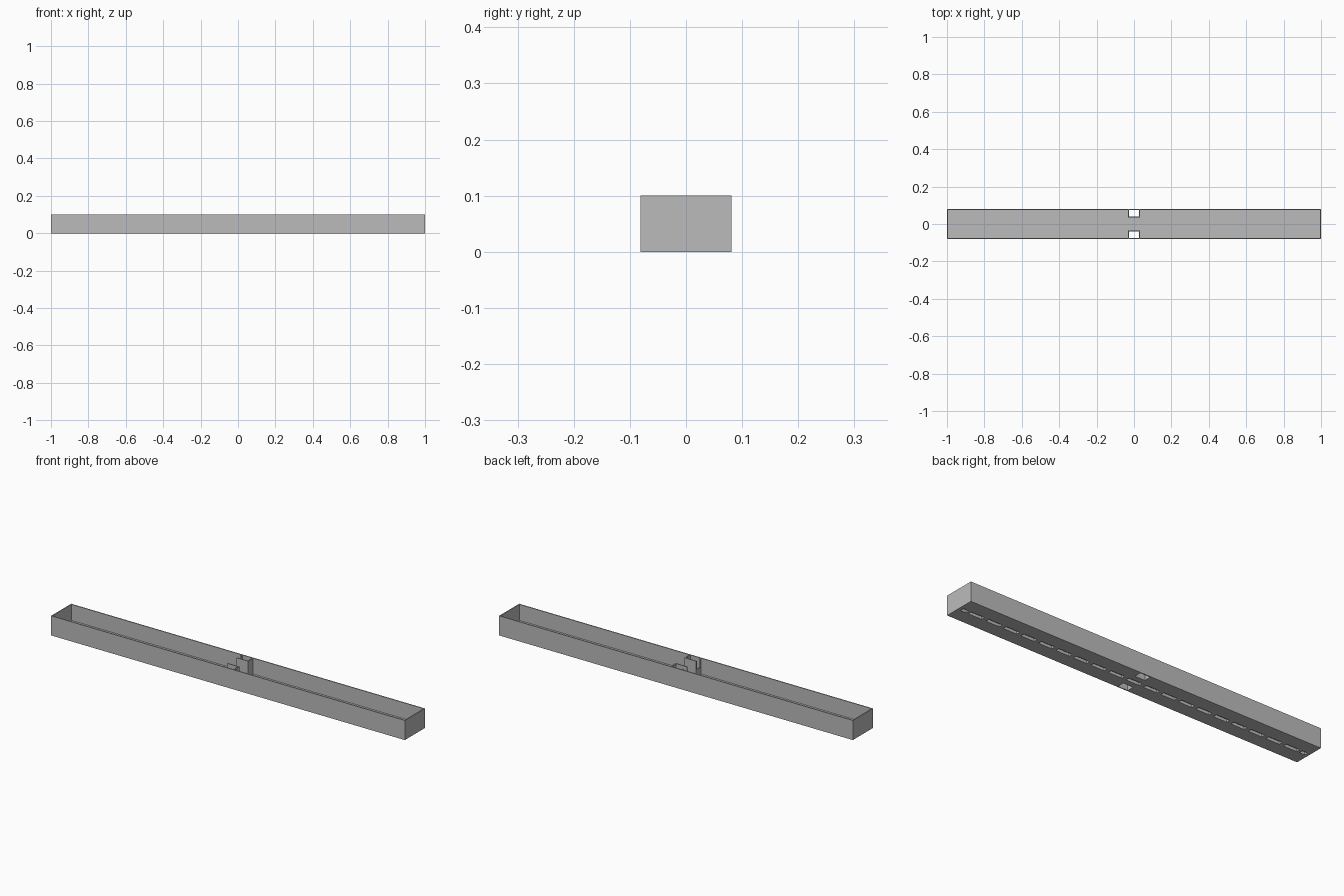
import bpy
import bmesh

cube = bpy.data.objects.get("Cube")
if cube:
    bpy.data.objects.remove(cube, do_unlink=True)

HALF_X, HALF_Y, HEIGHT = 1.0, 0.081, 0.1
WALL, FLOOR = 0.005, 0.018
IN_Y = HALF_Y - WALL          # inner face of the long walls
PORT_X, PORT_Y = 0.028, 0.04  # opening half width and inner edge

grey = bpy.data.materials.new("plain grey")
grey.use_nodes = True
colour = (0.5, 0.5, 0.5, 1)
grey.diffuse_color = colour
grey.node_tree.nodes["Principled BSDF"].inputs["Base Color"].default_value = colour


def boxes(name, spans):
    """One object made of boxes, each given as x, y and z ranges."""
    bm = bmesh.new()
    for ranges in spans:
        for v in bmesh.ops.create_cube(bm, size=1)["verts"]:
            v.co = [a + (b - a) * (c + 0.5) for (a, b), c in zip(ranges, v.co)]
    mesh = bpy.data.meshes.new(name)
    bm.to_mesh(mesh)
    bm.free()
    mesh.materials.append(grey)
    obj = bpy.data.objects.new(name, mesh)
    bpy.context.collection.objects.link(obj)
    return obj


def cut(target, spans):
    """Subtract boxes from an object."""
    cutter = boxes("cutter", spans)
    cutter.hide_render = True
    mod = target.modifiers.new("cut", "BOOLEAN")
    mod.operation, mod.solver, mod.object = "DIFFERENCE", "EXACT", cutter
    bpy.context.view_layer.objects.active = target
    bpy.ops.object.modifier_apply(modifier=mod.name)
    bpy.data.objects.remove(cutter, do_unlink=True)


def side_range(side, a, b):
    return tuple(sorted((side * a, side * b)))


# Open trough with thin walls
trough = boxes("trough", [((-HALF_X, HALF_X), (-HALF_Y, HALF_Y), (0, HEIGHT))])
cut(trough, [((-HALF_X + WALL, HALF_X - WALL), (-IN_Y, IN_Y), (FLOOR, HEIGHT + 0.1))])

# Two openings through the floor at the middle
cut(trough, [((-PORT_X, PORT_X), side_range(s, PORT_Y, IN_Y), (-0.1, FLOOR + 0.01))
             for s in (-1, 1)])

# Row of shallow pockets under the floor, with short ones at the ends
pockets = [(i * 0.1, 0.038) for i in range(-9, 10)] + [(-0.968, 0.015), (0.968, 0.015)]
cut(trough, [((x - h, x + h), (-0.01, 0.01), (-0.1, FLOOR - 0.004)) for x, h in pockets])

# Upright shafts around the openings, each with a notch in its right wall
for side, label in ((-1, "front"), (1, "back")):
    z = (FLOOR, HEIGHT)
    outer = PORT_X + WALL
    depth = side_range(side, PORT_Y, IN_Y)
    boxes(label + "_shaft", [
        ((-outer, outer), side_range(side, PORT_Y - WALL, PORT_Y), z),
        ((PORT_X, outer), depth, z),
        ((-outer, -PORT_X), depth, (FLOOR, 0.055)),
        ((-outer, -PORT_X), side_range(side, IN_Y - 0.008, IN_Y), (0.055, HEIGHT)),
    ])
